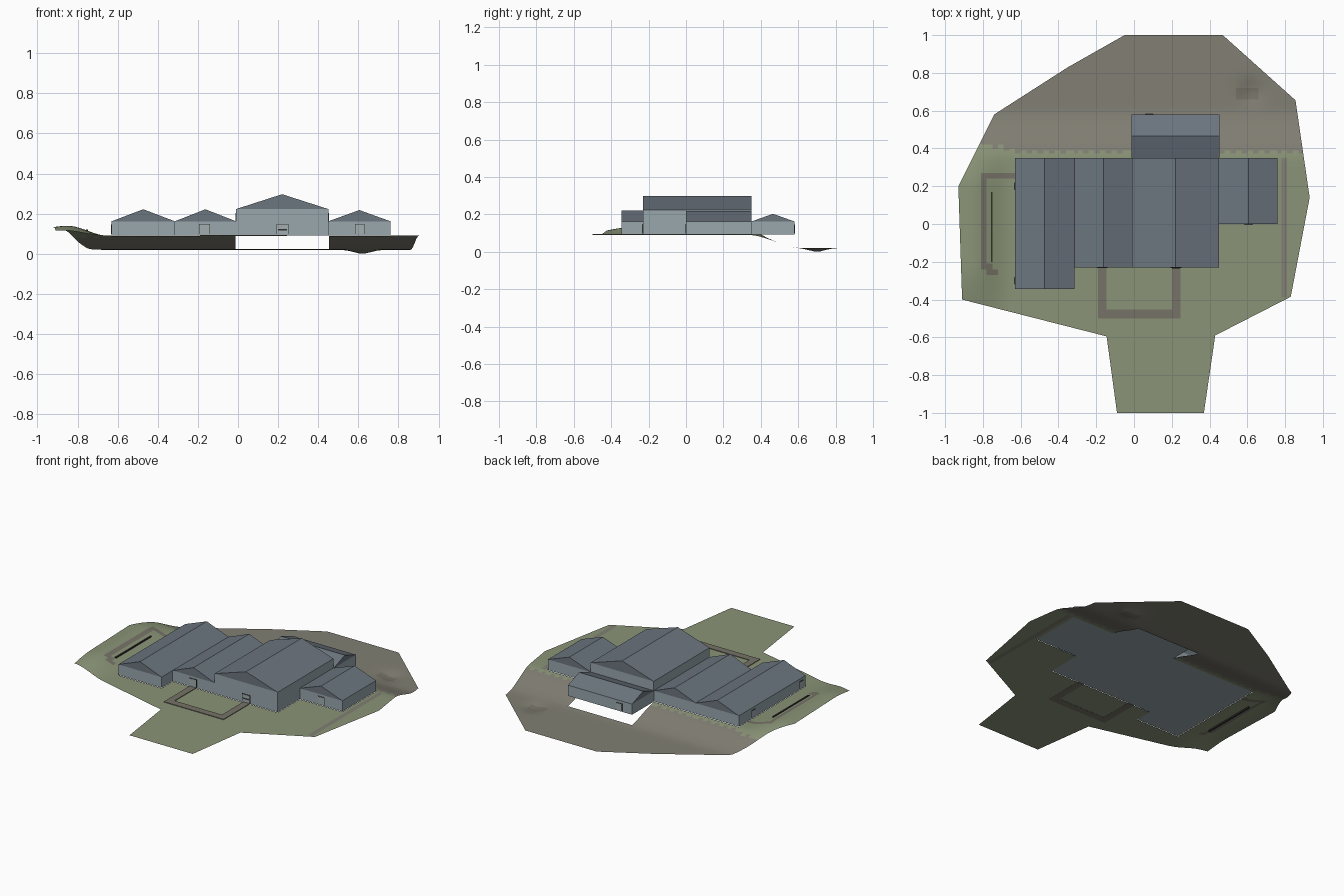
import bpy, bmesh, math
from mathutils import Vector

if "Cube" in bpy.data.objects:
    bpy.data.objects.remove(bpy.data.objects["Cube"])


def material(name, rgb):
    m = bpy.data.materials.new(name)
    m.diffuse_color = (*rgb, 1)
    m.use_nodes = True
    m.node_tree.nodes["Principled BSDF"].inputs["Base Color"].default_value = m.diffuse_color
    return m


GRASS = material("grass", (0.254, 0.296, 0.185))
EARTH = material("bare_earth", (0.220, 0.212, 0.172))
PATH = material("path_brown", (0.180, 0.170, 0.135))
WALL = material("wall_grey", (0.320, 0.390, 0.420))
ROOF = material("roof_slate", (0.150, 0.180, 0.212))
DOOR = material("door_pale", (0.360, 0.420, 0.440))
DARK = material("dark_trim", (0.030, 0.028, 0.024))

BASE, EAVE, RIDGE = 0.092, 0.162, 0.222
# name, x0, x1, y0, y1, eave height, ridge height, ridge axis
BLOCKS = [
    ("left_hall", -0.63, -0.315, -0.345, 0.35, EAVE, RIDGE, "y"),
    ("middle_hall", -0.315, -0.01, -0.23, 0.35, EAVE, RIDGE, "y"),
    ("main_hall", -0.01, 0.45, -0.23, 0.35, 0.223, 0.297, "y"),
    ("right_wing", 0.45, 0.76, 0.0, 0.35, EAVE, RIDGE - 0.004, "y"),
    ("rear_wing", -0.013, 0.453, 0.35, 0.58, EAVE, 0.203, "x"),
]


def add_object(name, bm, mats):
    me = bpy.data.meshes.new(name)
    bm.to_mesh(me)
    bm.free()
    ob = bpy.data.objects.new(name, me)
    bpy.context.collection.objects.link(ob)
    for m in mats:
        me.materials.append(m)
    return ob


def box(name, x0, x1, y0, y1, z0, z1, mat):
    bm = bmesh.new()
    bmesh.ops.create_cube(bm, size=1)
    for v in bm.verts:
        v.co = ((x0 + x1) / 2 + v.co.x * (x1 - x0),
                (y0 + y1) / 2 + v.co.y * (y1 - y0),
                (z0 + z1) / 2 + v.co.z * (z1 - z0))
    return add_object(name, bm, [mat])


def gabled_block(name, x0, x1, y0, y1, eave, ridge, axis):
    """Walls with a gable roof; everything above the eaves is slate."""
    bm = bmesh.new()
    bmesh.ops.create_cube(bm, size=1)
    for v in bm.verts:
        v.co = (x0 if v.co.x < 0 else x1, y0 if v.co.y < 0 else y1,
                BASE if v.co.z < 0 else eave)
    bm.normal_update()
    top = max(bm.faces, key=lambda f: f.calc_center_median().z)
    cx, cy = (x0 + x1) / 2, (y0 + y1) / 2
    corners = {(x, y): v for v in top.verts
               for x in (0, 1) for y in (0, 1)
               if (v.co.x > cx) == bool(x) and (v.co.y > cy) == bool(y)}
    bm.faces.remove(top)
    a, b, c, d = [corners[k] for k in ((0, 0), (1, 0), (1, 1), (0, 1))]
    if axis == "x":
        a, b, c, d = b, c, d, a
        p, q = bm.verts.new((x1, cy, ridge)), bm.verts.new((x0, cy, ridge))
    else:
        p, q = bm.verts.new((cx, y0, ridge)), bm.verts.new((cx, y1, ridge))
    for loop in ((a, b, p), (b, c, q, p), (c, d, q), (d, a, p, q)):
        bm.faces.new(loop).material_index = 1
    bmesh.ops.recalc_face_normals(bm, faces=bm.faces[:])
    add_object(name, bm, [WALL, ROOF])


def smooth(t):
    t = min(max(t, 0), 1)
    return t * t * (3 - 2 * t)


def ground_height(x, y):
    z = 0.09 - 0.07 * smooth((y - 0.33) / 0.29)           # slope to the back
    fade = smooth((y + 0.62) / 0.4) * smooth((0.5 - y) / 0.3)
    rise = smooth((-0.65 - x) / 0.2) - 0.15 * smooth((-0.86 - x) / 0.07)
    z += 0.05 * rise * fade                               # bank on the left
    z -= 0.02 * math.exp(-((x - 0.62) ** 2 + (y - 0.70) ** 2) / 0.0035)
    return max(z, 0)


def ground_colour(x, y):
    edge = 0.38 + max(0, -0.6 - x) * 0.2
    tooth = 0.016 if int((x + 2) / 0.03) % 2 else 0
    if abs(x - 0.61) < 0.055 and abs(y - 0.695) < 0.035:
        return 2
    if y > edge + tooth - 0.008:
        return 1
    # worn track around the left bank
    if -0.78 < x < -0.63 and 0.23 < y < 0.27:
        return 2
    if -0.82 < x < -0.785 and -0.22 < y < 0.27:
        return 2
    if -0.82 < x < -0.735 and -0.27 < y < -0.19 and abs(x + 0.78 + (y + 0.23)) < 0.035:
        return 2
    # scuffed strip beside the right edge
    if 0.77 < x < 0.80 + tooth and -0.38 < y < 0.35:
        return 1
    return 0


# Terrain sheet, cut out under the buildings
bm = bmesh.new()
outline = [(-0.145, -0.595), (0.43, -0.59), (0.83, -0.385), (0.93, 0.14),
           (0.855, 0.655), (0.47, 1), (-0.05, 1), (-0.35, 0.83),
           (-0.74, 0.58), (-0.93, 0.2), (-0.91, -0.4)]
vs = [bm.verts.new((x, y, 0)) for x, y in outline]
bm.faces.new(vs)
f0, f1 = bm.verts.new((-0.09, -1, 0)), bm.verts.new((0.37, -1, 0))
bm.faces.new((f0, f1, vs[1], vs[0]))
cuts_x = [i * 0.03 for i in range(-30, 31)] + [c for b in BLOCKS for c in b[1:3]]
cuts_y = [i * 0.03 for i in range(-33, 34)] + [c for b in BLOCKS for c in b[3:5]] + [0.372, 0.396]
for axis, cuts in ((0, cuts_x), (1, cuts_y)):
    for c in sorted(set(cuts)):
        co, no = Vector((0, 0, 0)), Vector((0, 0, 0))
        co[axis], no[axis] = c, 1
        bmesh.ops.bisect_plane(bm, geom=bm.verts[:] + bm.edges[:] + bm.faces[:],
                               dist=1e-5, plane_co=co, plane_no=no)


def under_building(p):
    return any(b[1] < p.x < b[2] and b[3] < p.y < b[4] for b in BLOCKS)


bmesh.ops.delete(bm, geom=[f for f in bm.faces if under_building(f.calc_center_median())],
                 context="FACES")
for f in bm.faces:
    p = f.calc_center_median()
    f.material_index = ground_colour(p.x, p.y)
for v in bm.verts:
    v.co.z = ground_height(v.co.x, v.co.y)
bmesh.ops.recalc_face_normals(bm, faces=bm.faces[:])
if sum(f.normal.z for f in bm.faces) < 0:
    bmesh.ops.reverse_faces(bm, faces=bm.faces[:])
terrain = add_object("terrain", bm, [GRASS, EARTH, PATH])
bpy.context.view_layer.objects.active = terrain
terrain.select_set(True)
bpy.ops.object.shade_smooth_by_angle(angle=math.radians(30))

# Buildings
for block in BLOCKS:
    gabled_block(*block)

# Courtyard path in front
box("path_left", -0.19, -0.145, -0.50, -0.23, 0.089, 0.094, PATH)
box("path_right", 0.20, 0.245, -0.50, -0.23, 0.089, 0.094, PATH)
box("path_front", -0.145, 0.20, -0.50, -0.453, 0.089, 0.094, PATH)

# Low retaining wall on the left bank
box("retaining_wall", -0.758, -0.748, -0.20, 0.17, 0.105, 0.122, DARK)


def opening(name, axis, side, wall, mid, width, height):
    """Thin framed panel on a wall; side is the outward sign along the axis."""
    for part, grow, depth, mat in (("frame", 0.003, 0.002, DARK), ("panel", 0, 0.004, DOOR)):
        lo, hi = sorted((wall, wall + side * depth))
        u0, u1 = mid - width / 2 - grow, mid + width / 2 + grow
        z1 = BASE + 0.006 + height + grow
        spans = (u0, u1, lo, hi) if axis == "y" else (lo, hi, u0, u1)
        box(name + "_" + part, *spans, BASE + 0.006, z1, mat)


# Doors on the front, left and back walls
opening("middle_door", "y", -1, -0.23, -0.167, 0.05, 0.048)
opening("main_door", "y", -1, -0.23, 0.222, 0.054, 0.048)
opening("right_door", "y", -1, 0.0, 0.607, 0.042, 0.048)
opening("rear_door", "y", 1, 0.58, 0.08, 0.04, 0.045)
opening("left_door_back", "x", -1, -0.63, 0.20, 0.035, 0.045)
opening("left_door_front", "x", -1, -0.63, -0.30, 0.035, 0.045)
box("main_door_bar", 0.20, 0.244, -0.236, -0.23, 0.117, 0.123, DARK)
